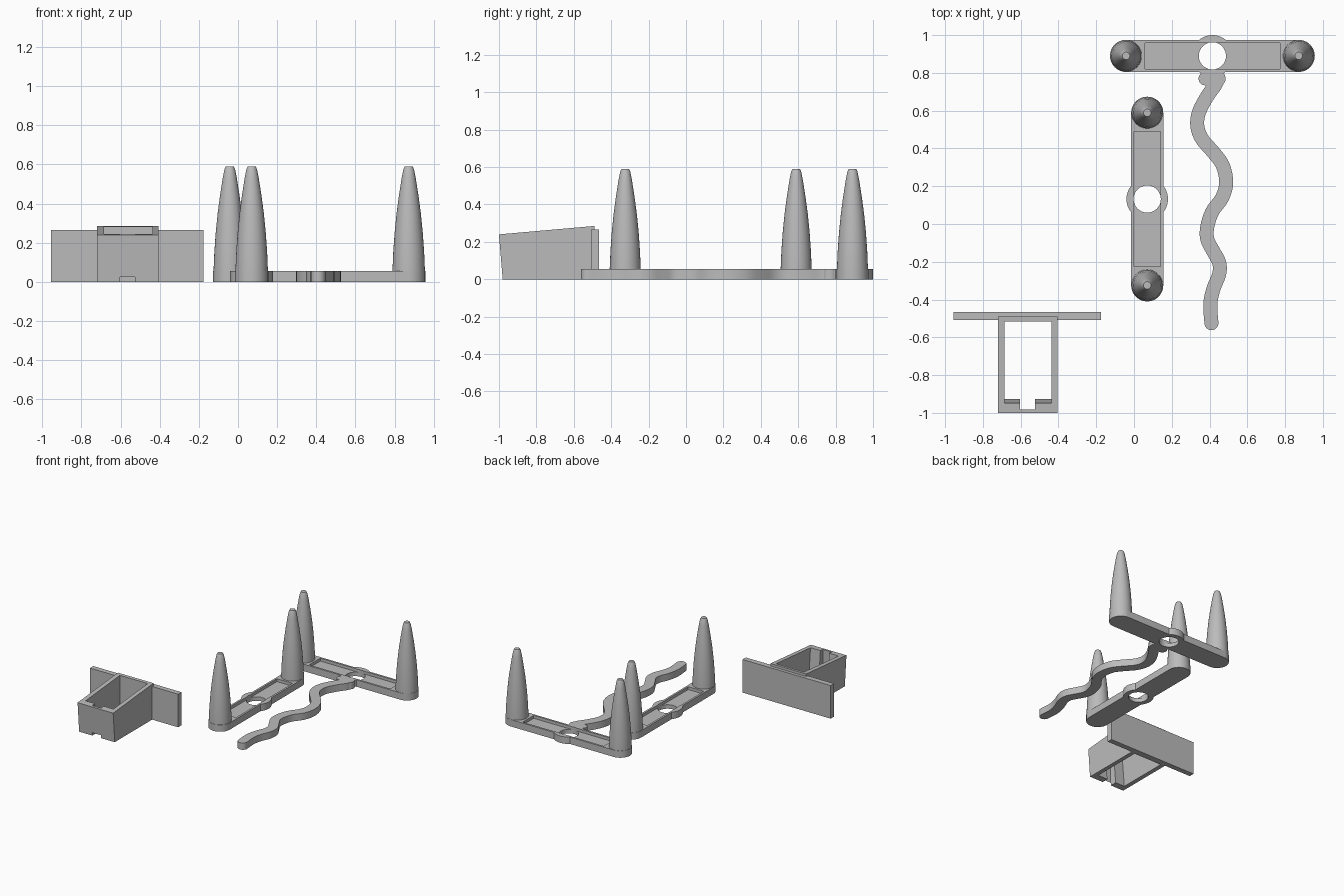
import bpy, bmesh
from math import sin, cos, pi, asin, radians
from mathutils import Vector, Matrix

cube = bpy.data.objects.get("Cube")
if cube:
    bpy.data.objects.remove(cube, do_unlink=True)

grey = bpy.data.materials.new("plain grey")
grey.use_nodes = True
grey.diffuse_color = (0.5, 0.5, 0.5, 1)
grey.node_tree.nodes["Principled BSDF"].inputs["Base Color"].default_value = (0.5, 0.5, 0.5, 1)

THICK = 0.055      # thickness of the flat parts


def finish(name, bm, matrix=Matrix()):
    """Turn a bmesh into a grey object."""
    bmesh.ops.recalc_face_normals(bm, faces=bm.faces)
    mesh = bpy.data.meshes.new(name)
    bm.to_mesh(mesh)
    bm.free()
    mesh.transform(matrix)
    mesh.materials.append(grey)
    obj = bpy.data.objects.new(name, mesh)
    bpy.context.collection.objects.link(obj)
    return obj


def prism(name, points, direction, matrix=Matrix()):
    """Extrude a closed outline along a direction."""
    bm = bmesh.new()
    face = bm.faces.new([bm.verts.new(p) for p in points])
    new = bmesh.ops.extrude_face_region(bm, geom=[face])["geom"]
    verts = [v for v in new if isinstance(v, bmesh.types.BMVert)]
    bmesh.ops.translate(bm, vec=direction, verts=verts)
    return finish(name, bm, matrix)


def slab(name, x0, x1, y0, y1, z0, z1, matrix=Matrix()):
    corners = [(x0, y0, z0), (x1, y0, z0), (x1, y1, z0), (x0, y1, z0)]
    return prism(name, corners, (0, 0, z1 - z0), matrix)


def arc(cx, cy, r, start, end, steps=24):
    angles = [start + (end - start) * i / steps for i in range(steps + 1)]
    return [Vector((cx + r * cos(a), cy + r * sin(a), 0)) for a in angles]


def circle(cx, cy, r, steps=48):
    return arc(cx, cy, r, 0, 2 * pi, steps)[:-1]


def cut(obj, *cutters):
    """Subtract the cutters from the object and delete them."""
    for c in cutters:
        c.hide_render = True
        mod = obj.modifiers.new("cut", 'BOOLEAN')
        mod.operation, mod.solver, mod.object = 'DIFFERENCE', 'EXACT', c
        bpy.context.view_layer.objects.active = obj
        bpy.ops.object.modifier_apply(modifier=mod.name)
        bpy.data.objects.remove(c, do_unlink=True)


def smooth(obj):
    bpy.ops.object.select_all(action='DESELECT')
    obj.select_set(True)
    bpy.context.view_layer.objects.active = obj
    bpy.ops.object.shade_smooth_by_angle(angle=radians(30))


def spike(name, matrix):
    """Bullet-shaped spike lathed around z."""
    profile = [(0.083, 0.05), (0.083, THICK), (0.079, 0.15), (0.072, 0.25), (0.062, 0.35),
               (0.050, 0.44), (0.036, 0.53), (0.027, 0.575), (0.020, 0.59)]
    bm = bmesh.new()
    rings = [[bm.verts.new((p.x, p.y, z)) for p in circle(0, 0, r)] for r, z in profile]
    for low, high in zip(rings, rings[1:]):
        for i in range(len(low)):
            bm.faces.new((low[i - 1], low[i], high[i], high[i - 1]))
    bm.faces.new(rings[0])
    bm.faces.new(rings[-1])
    smooth(finish(name, bm, matrix))


def arm(name, matrix):
    """Rounded bar with centre boss, sunken top, round hole and two spikes."""
    half, width, boss = 0.457, 0.085, 0.11
    a = asin(width / boss)
    outline = (arc(half, 0, width, -pi / 2, pi / 2) + arc(0, 0, boss, a, pi - a)
               + arc(-half, 0, width, pi / 2, 3 * pi / 2) + arc(0, 0, boss, pi + a, 2 * pi - a))
    bar = prism(name + "_bar", outline, (0, 0, THICK), matrix)
    recess = slab("recess_cutter", -0.358, 0.358, -0.069, 0.069, 0.032, 0.2, matrix)
    hole = prism("hole_cutter", [p - Vector((0, 0, 0.1)) for p in circle(0, 0, 0.072)],
                 (0, 0, 0.4), matrix)
    cut(bar, recess, hole)
    smooth(bar)
    for side, x in (("first", -half), ("second", half)):
        spike(f"{name}_{side}_spike", matrix @ Matrix.Translation((x, 0, 0)))


arm("back_arm", Matrix.Translation((0.415, 0.89, 0)))
arm("middle_arm", Matrix.Translation((0.07, 0.132, 0)) @ Matrix.Rotation(pi / 2, 4, 'Z'))

# Wavy tail: smooth path widened to a ribbon with a round tip
path = [(0.44, 0.80), (0.435, 0.745), (0.39, 0.68), (0.345, 0.595), (0.335, 0.52),
        (0.36, 0.45), (0.42, 0.38), (0.47, 0.31), (0.488, 0.22), (0.467, 0.14),
        (0.414, 0.065), (0.388, -0.015), (0.388, -0.08), (0.42, -0.145), (0.451, -0.205),
        (0.451, -0.265), (0.42, -0.345), (0.404, -0.425), (0.41, -0.525)]
knots = [Vector((x, y, 0)) for x, y in path]
knots = [knots[0]] + knots + [knots[-1]]
line = []
for p0, p1, p2, p3 in zip(knots, knots[1:], knots[2:], knots[3:]):
    for t in (0, 0.25, 0.5, 0.75):
        line.append(p1 + (p2 - p0) * t / 2 + (2 * p0 - 5 * p1 + 4 * p2 - p3) * t * t / 2
                    + (3 * p1 - p0 - 3 * p2 + p3) * t ** 3 / 2)
line.append(knots[-1])
left, right = [], []
for i, p in enumerate(line):
    d = (line[min(i + 1, len(line) - 1)] - line[max(i - 1, 0)]).normalized()
    side = Vector((-d.y, d.x, 0)) * 0.037
    left.append(p + side)
    right.append(p - side)
tip = arc(line[-1].x, line[-1].y, 0.037, 0, -pi, 12)[1:-1]
smooth(prism("wavy_tail", left + tip + right[::-1], (0, 0, THICK)))

# Rounded lobes joining the tail to the back arm
for name, x, r in (("right", 0.378, 0.036), ("left", 0.442, 0.043)):
    smooth(prism(f"tail_{name}_lobe", circle(x, 0.77, r, 32), (0, 0, THICK)))

# Open box with sloping rim, leaning front wall and a vertical groove inside
def side_profile(x, pts):
    return [(x, y, z) for y, z in pts]


box = prism("open_box", side_profile(-0.72, [(-0.98, 0), (-0.49, 0), (-0.49, 0.285), (-1, 0.24)]),
            (0.315, 0, 0))
inside = prism("inside_cutter", side_profile(-0.685, [(-0.917, -0.1), (-0.515, -0.1),
                                                      (-0.515, 0.4), (-0.963, 0.4)]),
               (0.247, 0, 0))
groove = slab("groove_cutter", -0.603, -0.525, -0.982, -0.9, -0.1, 0.4)
cut(box, inside, groove)

# Flat plate behind the box
slab("back_plate", -0.955, -0.175, -0.507, -0.465, 0, 0.265)
